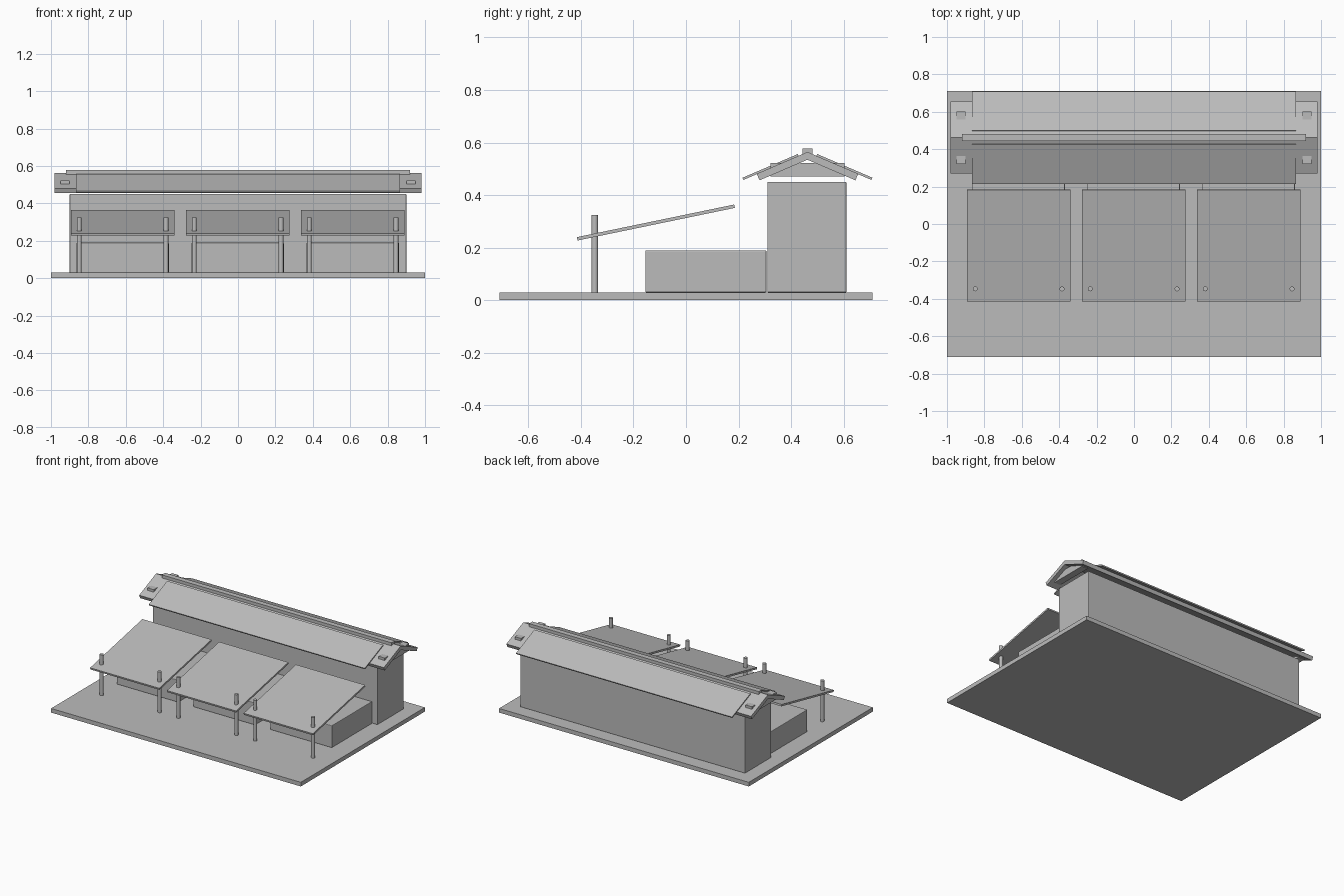
import bpy, math

cube = bpy.data.objects.get("Cube")
if cube:
    bpy.data.objects.remove(cube, do_unlink=True)

grey = bpy.data.materials.new("plain grey")
grey.use_nodes = True
colour = (0.5, 0.5, 0.5, 1)
grey.diffuse_color = colour
grey.node_tree.nodes["Principled BSDF"].inputs["Base Color"].default_value = colour


def box(name, x, y, z, bevel=0):
    """Box from (min, max) pairs on each axis."""
    bpy.ops.mesh.primitive_cube_add(size=1)
    ob = bpy.context.object
    ob.name = name
    ob.location = [(a + b) / 2 for a, b in (x, y, z)]
    ob.scale = [b - a for a, b in (x, y, z)]
    bpy.ops.object.transform_apply(location=False, rotation=False, scale=True)
    ob.data.materials.append(grey)
    if bevel:
        mod = ob.modifiers.new("soft edges", 'BEVEL')
        mod.width, mod.segments = bevel, 2
    return ob


def sloped_board(name, x, start, end, thick):
    """Board whose top surface runs from start to end, both (y, z)."""
    dy, dz = end[0] - start[0], end[1] - start[1]
    length, angle = math.hypot(dy, dz), math.atan2(dz, dy)
    ob = box(name, x, (-length / 2, length / 2), (-thick / 2, thick / 2))
    ob.rotation_euler.x = angle
    ob.location.y = (start[0] + end[0]) / 2 + math.sin(angle) * thick / 2
    ob.location.z = (start[1] + end[1]) / 2 - math.cos(angle) * thick / 2
    return ob


# Ground and rear building
box("ground_slab", (-1, 1), (-0.71, 0.71), (0, 0.03))
box("rear_building", (-0.9, 0.9), (0.31, 0.61), (0.03, 0.45), 0.003)

# Three stalls: counter, sloping awning and two poles
for label, cx in (("right", -0.617), ("middle", -0.002), ("left", 0.613)):
    box(label + "_counter", (cx - 0.247, cx + 0.247), (-0.155, 0.306), (0.03, 0.19), 0.004)
    sloped_board(label + "_awning", (cx - 0.277, cx + 0.277), (-0.415, 0.24), (0.183, 0.364), 0.013)
    for side in (-1, 1):
        bpy.ops.mesh.primitive_cylinder_add(vertices=16, radius=0.013, depth=0.295,
                                            location=(cx + side * 0.232, -0.347, 0.1775))
        pole = bpy.context.object
        pole.name = label + "_awning_pole"
        pole.data.materials.append(grey)
        bpy.ops.object.shade_smooth_by_angle()

# Gable roof: thick inner boards with a thin covering on each slope
RIDGE = 0.462
for label, s in (("front", -1), ("back", 1)):
    def slope(name, half_x, far, near, thick):
        points = [(RIDGE + s * far[0], far[1]), (RIDGE + s * near[0], near[1])]
        points.sort()
        sloped_board(label + name, (-half_x, half_x), points[0], points[1], thick)
    slope("_roof_board", 0.98, (0.193, 0.481), (0, 0.564), 0.027)
    slope("_roof_cover", 0.865, (0.247, 0.466), (0.037, 0.556), 0.009)

# Ridge cap and tie beams at the gable ends
box("ridge_cap", (-0.92, 0.92), (RIDGE - 0.019, RIDGE + 0.019), (0.553, 0.578))
for label, cx in (("right", -0.925), ("left", 0.925)):
    box(label + "_tie_beam", (cx - 0.025, cx + 0.025), (0.322, 0.602), (0.47, 0.522))
